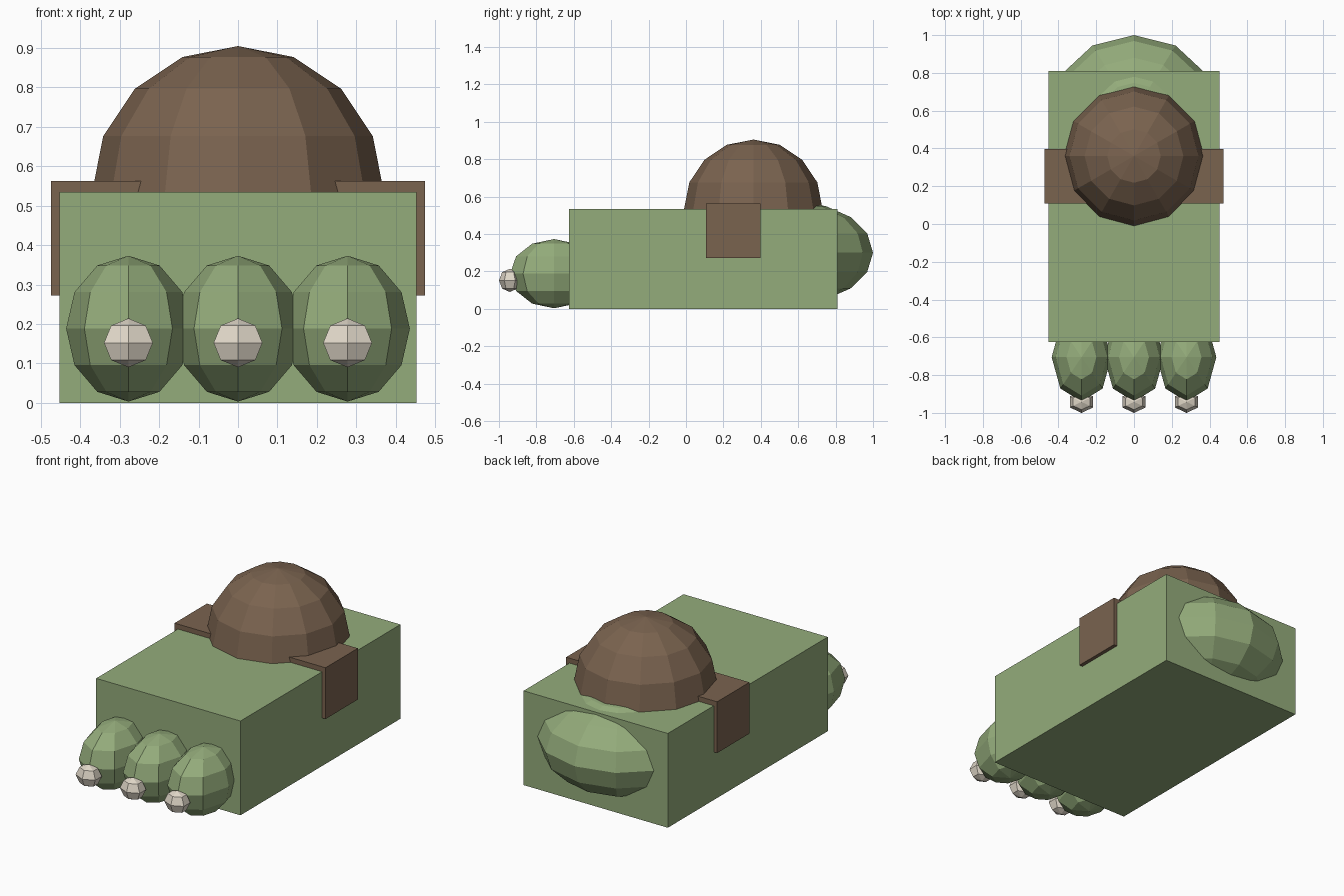
import bpy, bmesh
from mathutils import Matrix

if "Cube" in bpy.data.objects:
    bpy.data.objects.remove(bpy.data.objects["Cube"])


def linear(c):
    c /= 255
    return c / 12.92 if c <= 0.04045 else ((c + 0.055) / 1.055) ** 2.4


def material(name, r, g, b):
    m = bpy.data.materials.new(name)
    m.diffuse_color = (linear(r), linear(g), linear(b), 1)
    m.use_nodes = True
    m.node_tree.nodes["Principled BSDF"].inputs["Base Color"].default_value = m.diffuse_color
    return m


green = material("moss_green", 148, 172, 123)
brown = material("leather_brown", 122, 99, 79)
bone = material("bone", 224, 215, 200)


def add_object(name, bm, mat):
    mesh = bpy.data.meshes.new(name)
    bm.to_mesh(mesh)
    bm.free()
    mesh.materials.append(mat)
    obj = bpy.data.objects.new(name, mesh)
    bpy.context.collection.objects.link(obj)
    return obj


def box(name, lo, hi, mat):
    centre = [(a + b) / 2 for a, b in zip(lo, hi)]
    size = [b - a for a, b in zip(lo, hi)]
    bm = bmesh.new()
    bmesh.ops.create_cube(bm, size=1, matrix=Matrix.LocRotScale(centre, None, size))
    return add_object(name, bm, mat)


def ellipsoid(name, centre, radii, segments, rings, mat):
    bm = bmesh.new()
    bmesh.ops.create_uvsphere(bm, u_segments=segments, v_segments=rings, radius=1,
                              matrix=Matrix.LocRotScale(centre, None, radii))
    return add_object(name, bm, mat)


# Foot block with rounded heel
box("foot", (-0.453, -0.625, 0), (0.453, 0.81, 0.535), green)
ellipsoid("heel", (0, 0.59, 0.30), (0.44, 0.41, 0.27), 12, 8, green)

# Ankle dome and the strap wrapped over the foot
ellipsoid("ankle", (0, 0.36, 0.535), (0.37, 0.37, 0.37), 12, 8, brown)
box("strap", (-0.474, 0.108, 0.272), (0.474, 0.398, 0.563), brown)

# Three toes, each with a small claw
for side, x in (("left", -0.278), ("middle", 0), ("right", 0.278)):
    ellipsoid(side + "_toe", (x, -0.705, 0.188), (0.158, 0.235, 0.185), 8, 6, green)
    ellipsoid(side + "_claw", (x, -0.942, 0.152), (0.0716, 0.058, 0.062), 6, 4, bone)
